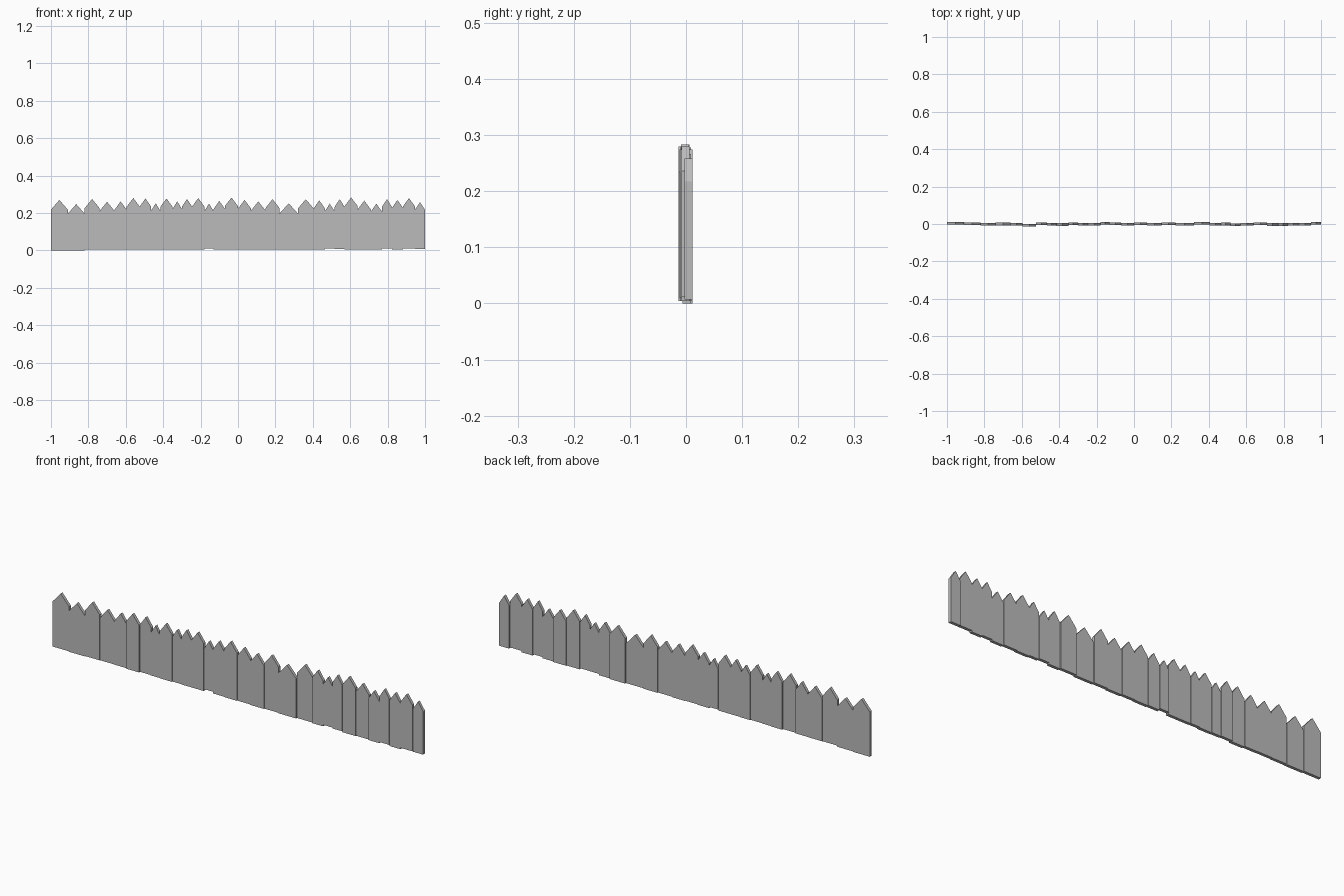
import bpy
import bmesh

# Remove only the default cube
cube = bpy.data.objects.get("Cube")
if cube:
    bpy.data.objects.remove(cube, do_unlink=True)

# One flat grey for the whole palisade
grey = bpy.data.materials.new("weathered grey")
grey.use_nodes = True
colour = (0.5, 0.5, 0.5, 1.0)
grey.diffuse_color = colour
grey.node_tree.nodes["Principled BSDF"].inputs["Base Color"].default_value = colour

THICKNESS = 0.0145
MILLI = 0.001

# Plank edges along x, in thousandths
edges = [-1000, -910, -820, -740, -660, -595, -525, -465, -415, -350,
         -300, -245, -180, -130, -70, 0, 70, 147, 222, 320, 405,
         464, 517, 570, 640, 710, 770, 823, 882, 946, 1000]

# Height of each point, in thousandths
peaks = [270, 248, 275, 260, 262, 280, 278, 252, 278, 262,
         275, 280, 250, 265, 283, 270, 262, 274, 252, 274,
         268, 250, 274, 283, 266, 250, 274, 270, 280, 258]

# Forward or backward shift of each plank, in thousandths
shifts = [4.5, 1, -2, 0, -1, -6, 2, -1, -3, 1, -1, -1, 4, 2, -1,
          2, -2, 2, -2, 4.5, -1, 0, -4, -2, 2, -3, -3, -1, -1, 4.5]

# Planks whose feet stop short of the ground
raised_feet = {12: 11, 21: 11, 22: 9, 26: 10, 28: 11, 29: 7}


def make_plank(name, left, right, foot, peak, shift):
    """Extrude a pointed board outline through its thickness."""
    middle = (left + right) / 2
    shoulder = peak - 0.025 - 0.3 * (right - left)
    outline = [(left, foot), (right, foot), (right, shoulder),
               (middle, peak), (left, shoulder)]
    front = shift - THICKNESS / 2

    bm = bmesh.new()
    face = bm.faces.new([bm.verts.new((x, front, z)) for x, z in outline])
    result = bmesh.ops.extrude_face_region(bm, geom=[face])
    moved = [v for v in result["geom"] if isinstance(v, bmesh.types.BMVert)]
    bmesh.ops.translate(bm, verts=moved, vec=(0, THICKNESS, 0))
    bmesh.ops.recalc_face_normals(bm, faces=bm.faces)

    mesh = bpy.data.meshes.new(name)
    bm.to_mesh(mesh)
    bm.free()
    mesh.materials.append(grey)
    plank = bpy.data.objects.new(name, mesh)
    bpy.context.collection.objects.link(plank)
    return plank


# Row of pointed planks, from one end to the other
for i, (peak, shift) in enumerate(zip(peaks, shifts)):
    foot = raised_feet.get(i, 0 if i < 2 else 4)
    make_plank(f"plank_{i + 1}", edges[i] * MILLI, edges[i + 1] * MILLI,
               foot * MILLI, peak * MILLI, shift * MILLI)
